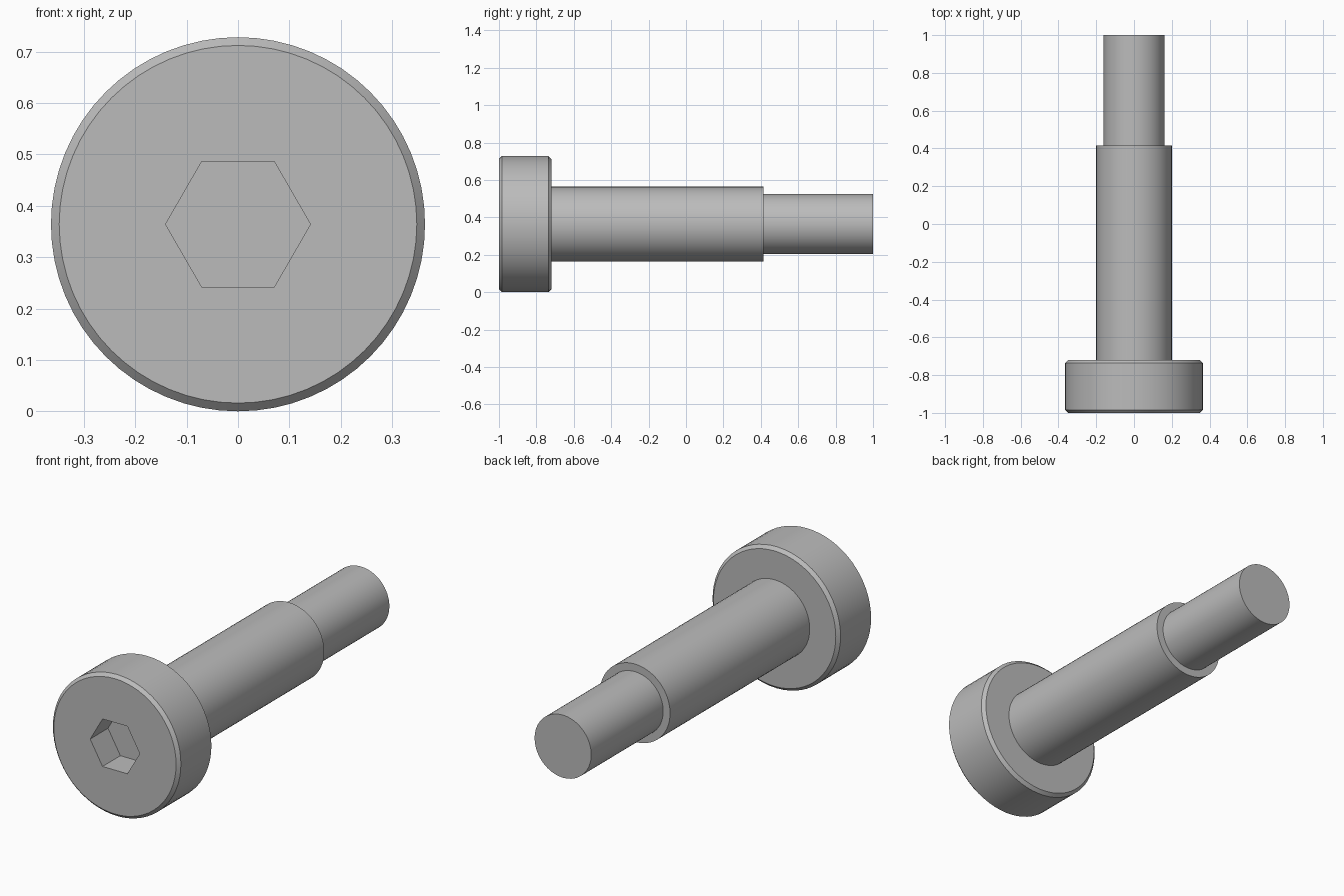
import bpy
import bmesh
from math import cos, sin, tau, radians

HEAD_R, SHOULDER_R, END_R, BEVEL = 0.364, 0.2, 0.161, 0.016
SEGMENTS = 64
FRONT, HEAD_BACK, SHOULDER_BACK, BACK = -1.0, -0.72, 0.415, 1.0
SOCKET_R, SOCKET_FLOOR = 0.141, -0.855

cube = bpy.data.objects.get("Cube")
if cube:
    bpy.data.objects.remove(cube, do_unlink=True)

steel = bpy.data.materials.new("steel_grey")
steel.use_nodes = True
steel.diffuse_color = (0.5, 0.5, 0.5, 1)
steel.node_tree.nodes["Principled BSDF"].inputs["Base Color"].default_value = (0.5, 0.5, 0.5, 1)


def ring(bm, radius, y, count=SEGMENTS):
    """Circle of vertices around the bolt axis."""
    return [bm.verts.new((radius * cos(tau * i / count), y,
                          HEAD_R + radius * sin(tau * i / count)))
            for i in range(count)]


def skin(bm, a, b):
    """Join two equal rings with quads."""
    n = len(a)
    for i in range(n):
        j = (i + 1) % n
        bm.faces.new((a[i], a[j], b[j], b[i]))


def lathe(bm, profile):
    """Revolve (radius, y) points and return the last ring."""
    rings = [ring(bm, r, y) for r, y in profile]
    for a, b in zip(rings, rings[1:]):
        skin(bm, a, b)
    return rings[-1]


def loop_edges(bm, verts):
    edges = []
    for a, b in zip(verts, verts[1:] + verts[:1]):
        edges.append(bm.edges.get((a, b)) or bm.edges.new((a, b)))
    return edges


def finish(bm, name):
    bmesh.ops.recalc_face_normals(bm, faces=bm.faces[:])
    mesh = bpy.data.meshes.new(name)
    bm.to_mesh(mesh)
    bm.free()
    mesh.materials.append(steel)
    obj = bpy.data.objects.new(name, mesh)
    bpy.context.collection.objects.link(obj)
    bpy.ops.object.select_all(action="DESELECT")
    obj.select_set(True)
    bpy.context.view_layer.objects.active = obj
    bpy.ops.object.shade_smooth_by_angle(angle=radians(30))


# Head: bevelled disc with a hexagonal socket in the front
bm = bmesh.new()
rim = lathe(bm, [(SHOULDER_R, HEAD_BACK), (HEAD_R - BEVEL, HEAD_BACK),
                 (HEAD_R, HEAD_BACK - BEVEL), (HEAD_R, FRONT + BEVEL),
                 (HEAD_R - BEVEL, FRONT)])
mouth = ring(bm, SOCKET_R, FRONT, 6)
floor = ring(bm, SOCKET_R, SOCKET_FLOOR, 6)
skin(bm, mouth, floor)
bm.faces.new(floor)
bmesh.ops.triangle_fill(bm, use_beauty=True, normal=(0, -1, 0),
                        edges=loop_edges(bm, rim) + loop_edges(bm, mouth))
finish(bm, "head")

# Shoulder: plain cylinder with a step at its back
bm = bmesh.new()
lathe(bm, [(SHOULDER_R, HEAD_BACK), (SHOULDER_R, SHOULDER_BACK), (END_R, SHOULDER_BACK)])
finish(bm, "shoulder")

# Narrow end: smaller cylinder closed by a flat cap
bm = bmesh.new()
bm.faces.new(lathe(bm, [(END_R, SHOULDER_BACK), (END_R, BACK)]))
finish(bm, "narrow_end")
